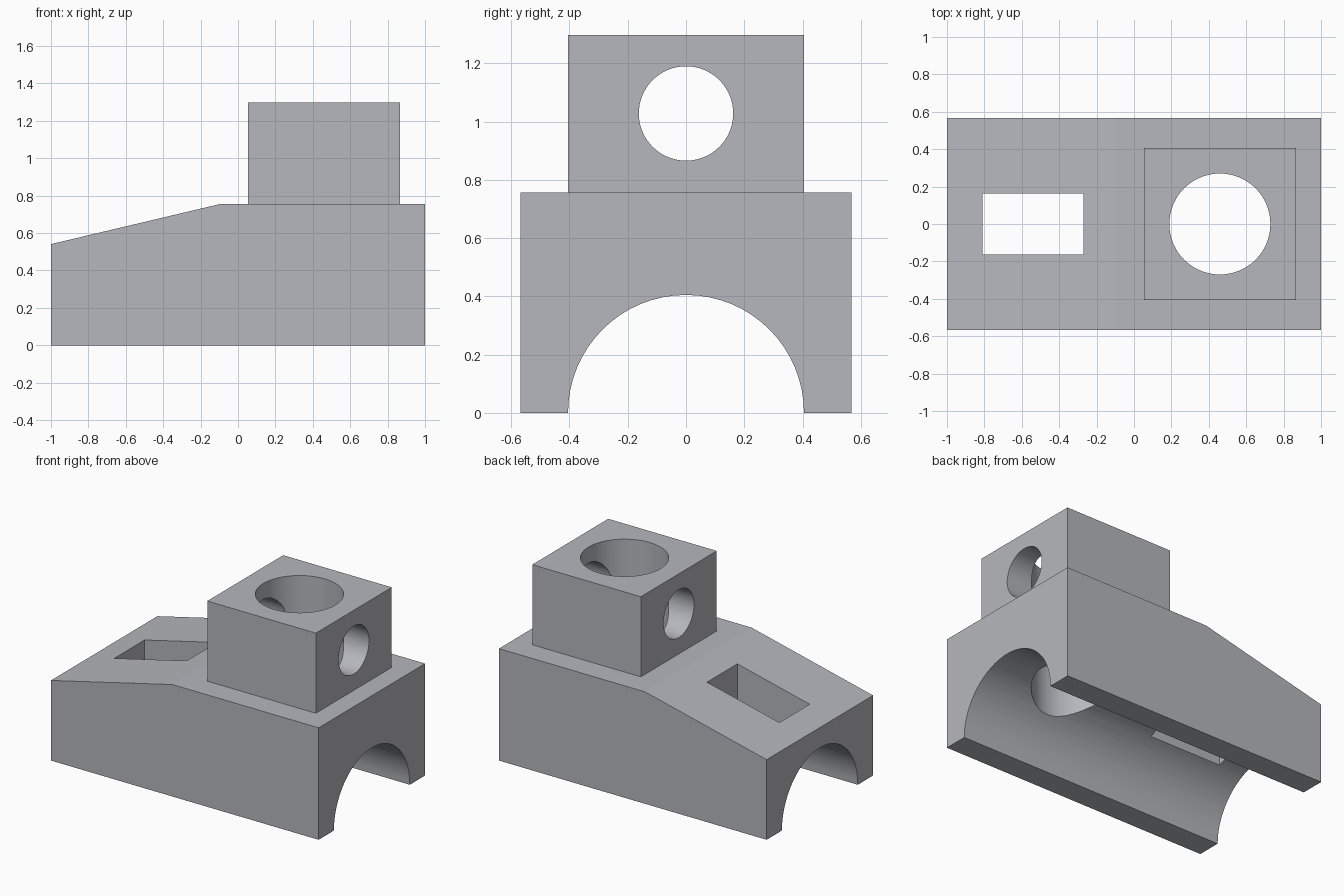
import bpy, bmesh
from math import pi, radians

if "Cube" in bpy.data.objects:
    bpy.data.objects.remove(bpy.data.objects["Cube"])

def box(name, x0, x1, y, z0, z1):
    bpy.ops.mesh.primitive_cube_add(size=1, location=((x0 + x1) / 2, 0, (z0 + z1) / 2))
    ob = bpy.context.object
    ob.name = name
    ob.scale = (x1 - x0, 2 * y, z1 - z0)
    return ob

def cylinder(name, r, depth, loc, rot=(0, 0, 0)):
    bpy.ops.mesh.primitive_cylinder_add(vertices=64, radius=r, depth=depth, location=loc, rotation=rot)
    bpy.context.object.name = name
    return bpy.context.object

def combine(target, tool, operation):
    tool.hide_render = True
    mod = target.modifiers.new(tool.name, 'BOOLEAN')
    mod.operation = operation
    mod.solver = 'EXACT'
    mod.object = tool
    bpy.context.view_layer.objects.active = target
    bpy.ops.object.modifier_apply(modifier=mod.name)
    bpy.data.objects.remove(tool)

# Sloped base, extruded from its side profile
W, TOP = 0.568, 0.756
profile = [(-1, 0), (1, 0), (1, TOP), (-0.093, TOP), (-1, 0.541)]
bm = bmesh.new()
face = bm.faces.new([bm.verts.new((x, -W, z)) for x, z in profile])
ext = bmesh.ops.extrude_face_region(bm, geom=[face])
bmesh.ops.translate(bm, vec=(0, 2 * W, 0),
                    verts=[v for v in ext['geom'] if isinstance(v, bmesh.types.BMVert)])
bmesh.ops.recalc_face_normals(bm, faces=bm.faces)
mesh = bpy.data.meshes.new("bracket_body")
bm.to_mesh(mesh)
bm.free()
body = bpy.data.objects.new("bracket_body", mesh)
bpy.context.collection.objects.link(body)

# Upper block
combine(body, box("upper_block", 0.054, 0.865, 0.405, 0.65, 1.297), 'UNION')

# Arch, bore, cross hole and slot
along_x = (0, pi / 2, 0)
for cutter in (
    cylinder("arch_cutter", 0.405, 2.4, (0, 0, 0), along_x),
    cylinder("bore_cutter", 0.27, 1.4, (0.459, 0, 0.8)),
    cylinder("cross_hole_cutter", 0.162, 1.2, (0.459, 0, 1.028), along_x),
    box("slot_cutter", -0.811, -0.27, 0.162, 0.1, 1),
):
    combine(body, cutter, 'DIFFERENCE')

# Slate grey finish on every face
grey = bpy.data.materials.new("slate_grey")
grey.diffuse_color = (0.465, 0.475, 0.51, 1)
grey.use_nodes = True
grey.node_tree.nodes["Principled BSDF"].inputs["Base Color"].default_value = grey.diffuse_color
body.data.materials.clear()
body.data.materials.append(grey)
body.data.polygons.foreach_set("material_index", [0] * len(body.data.polygons))

# Smooth bores, crisp edges
bpy.ops.object.select_all(action='DESELECT')
body.select_set(True)
bpy.context.view_layer.objects.active = body
bpy.ops.object.shade_smooth_by_angle(angle=radians(10))
